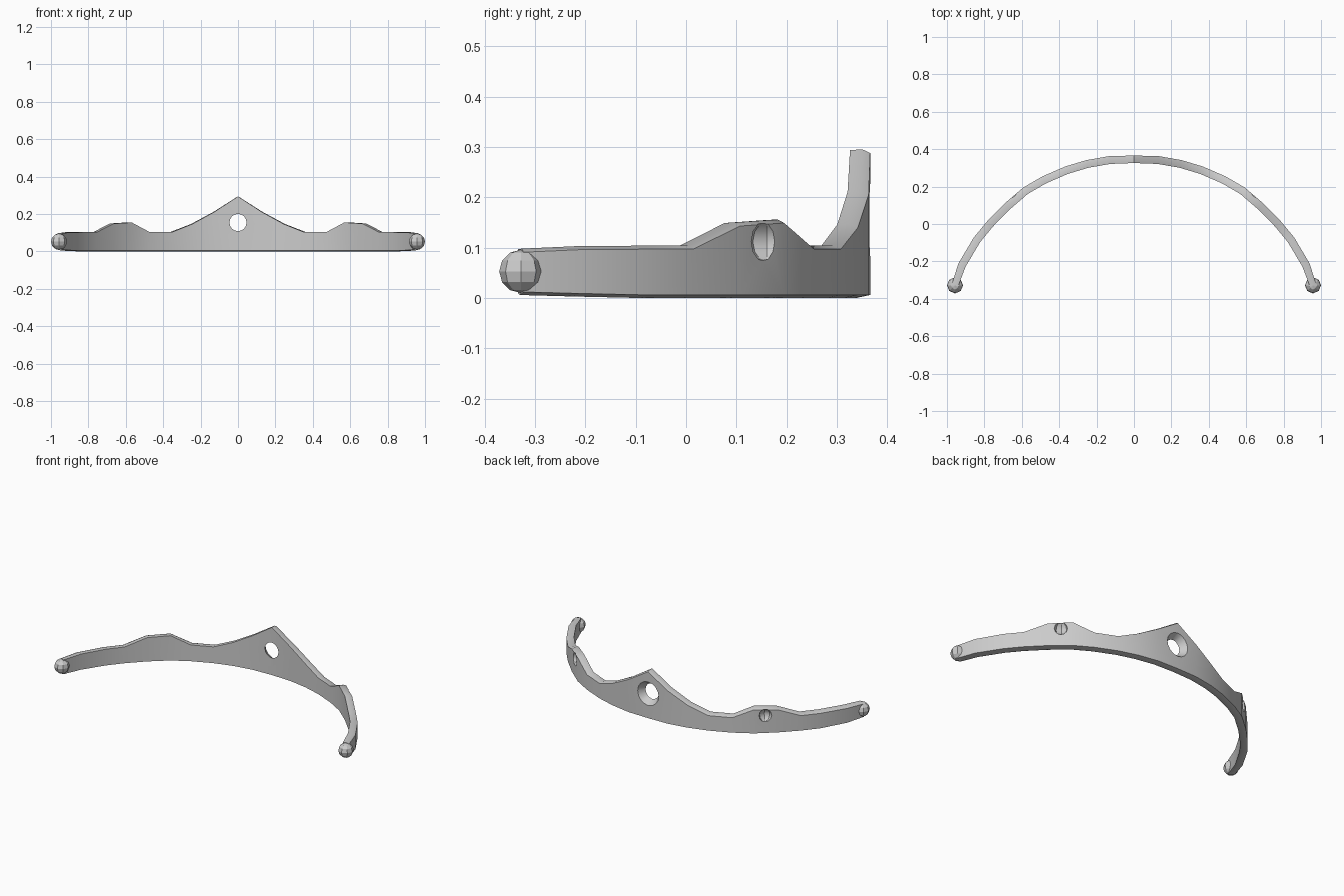
import bpy, bmesh, math
from mathutils import Vector, Matrix

if "Cube" in bpy.data.objects:
    bpy.data.objects.remove(bpy.data.objects["Cube"])

# half of the band: x, y of the centre line, bottom z, top z, thickness
HALF = [
    (0.00, 0.346, 0.000, 0.295, 0.040), (0.13, 0.342, 0.000, 0.212, 0.042),
    (0.25, 0.321, 0.000, 0.147, 0.042), (0.36, 0.288, 0.000, 0.104, 0.042),
    (0.48, 0.236, 0.000, 0.104, 0.042), (0.58, 0.178, 0.000, 0.156, 0.042),
    (0.68, 0.092, 0.000, 0.150, 0.042), (0.77, 0.000, 0.000, 0.104, 0.042),
    (0.84, -0.085, 0.000, 0.104, 0.042), (0.92, -0.220, 0.003, 0.103, 0.042),
    (0.957, -0.328, 0.006, 0.098, 0.036),
]


def new_object(name, bm):
    bmesh.ops.recalc_face_normals(bm, faces=bm.faces)
    mesh = bpy.data.meshes.new(name)
    bm.to_mesh(mesh)
    bm.free()
    ob = bpy.data.objects.new(name, mesh)
    bpy.context.collection.objects.link(ob)
    return ob


def activate(ob):
    bpy.ops.object.select_all(action='DESELECT')
    ob.select_set(True)
    bpy.context.view_layer.objects.active = ob


# curved band with slightly bevelled top and bottom rims
stations = [(-s[0],) + s[1:] for s in reversed(HALF[1:])] + HALF
bm = bmesh.new()
rings = []
for i, (x, y, lo, hi, t) in enumerate(stations):
    a = stations[max(i - 1, 0)]
    b = stations[min(i + 1, len(stations) - 1)]
    n = Vector((a[1] - b[1], b[0] - a[0], 0)).normalized()
    section = [(0.5, lo + 0.006), (0.5, hi - 0.007), (0.12, hi),
               (-0.5, hi - 0.001), (-0.5, lo + 0.004), (-0.2, lo)]
    rings.append([bm.verts.new((x + n.x * t * o, y + n.y * t * o, z))
                  for o, z in section])
for r, s in zip(rings, rings[1:]):
    for k in range(6):
        j = (k + 1) % 6
        bm.faces.new((r[k], r[j], s[j], s[k]))
bm.faces.new(rings[0])
bm.faces.new(rings[-1])
bmesh.ops.triangulate(bm, faces=bm.faces)
band = new_object("band", bm)

# tapered centre opening, wider on the outer side
bm = bmesh.new()
bmesh.ops.create_cone(bm, cap_ends=True, segments=16, radius1=0.041,
                      radius2=0.085, depth=0.07,
                      matrix=Matrix.Translation((0, 0.352, 0.155))
                      @ Matrix.Rotation(-math.pi / 2, 4, 'X'))
cutters = [new_object("hole_cutter", bm)]

# small faceted sockets on the outer side
for side in (-1, 1):
    bm = bmesh.new()
    bmesh.ops.create_uvsphere(bm, u_segments=8, v_segments=6, radius=0.040,
                              matrix=Matrix.Translation((side * 0.648, 0.161, 0.112)))
    cutters.append(new_object("socket_cutter", bm))

activate(band)
for c in cutters:
    c.hide_render = True
    m = band.modifiers.new("cut", 'BOOLEAN')
    m.operation = 'DIFFERENCE'
    m.solver = 'EXACT'
    m.object = c
    bpy.ops.object.modifier_apply(modifier=m.name)
    bpy.data.objects.remove(c)
bpy.ops.object.shade_smooth_by_angle(angle=math.radians(30))

# faceted knobs on both ends
for side in (-1, 1):
    bm = bmesh.new()
    bmesh.ops.create_uvsphere(bm, u_segments=8, v_segments=6, radius=0.043,
                              matrix=Matrix.Translation((side * 0.957, -0.328, 0.053)))
    new_object("end_knob", bm)
